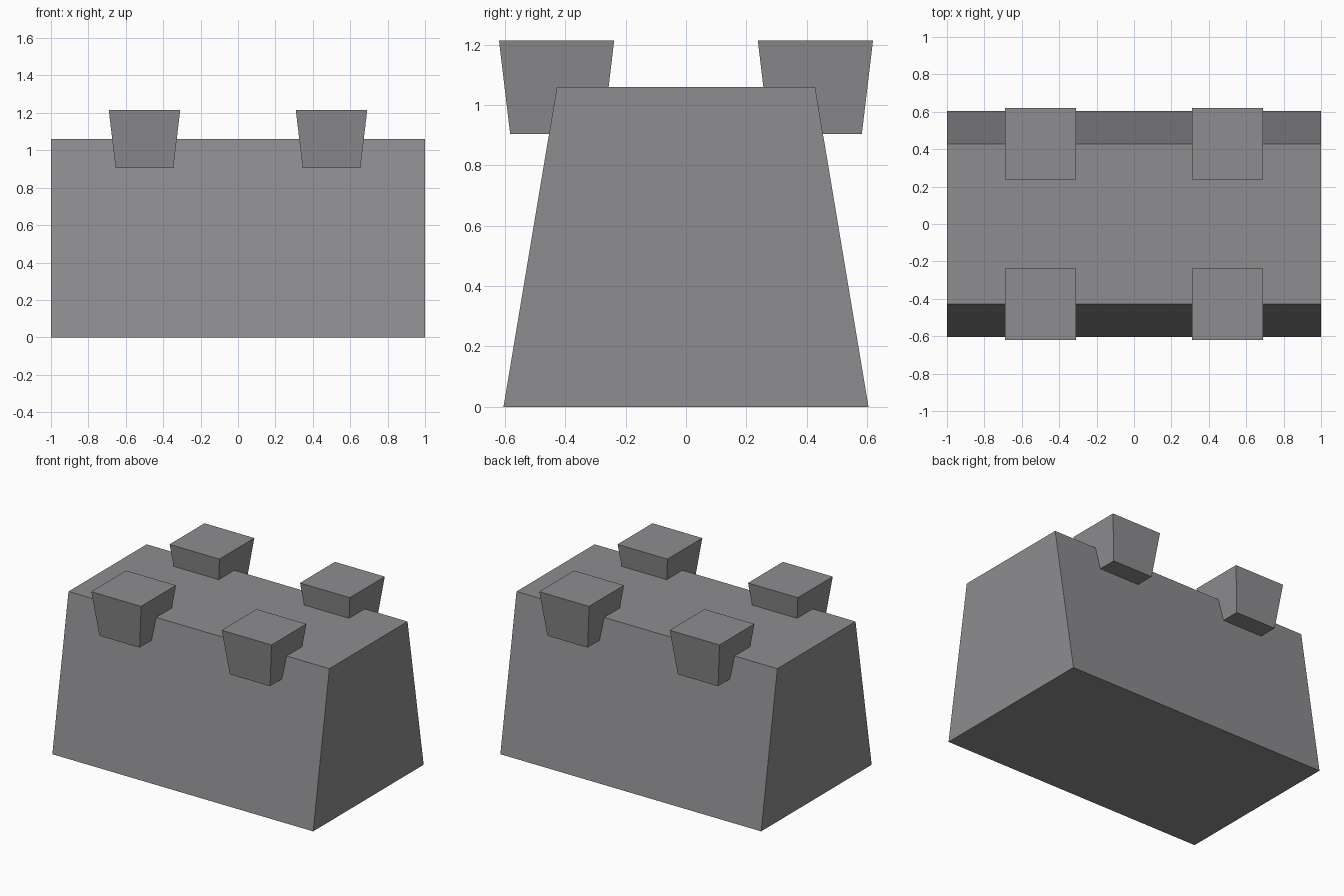
import bpy
import bmesh

if "Cube" in bpy.data.objects:
    bpy.data.objects.remove(bpy.data.objects["Cube"])

grey = bpy.data.materials.new("stone_grey")
grey.diffuse_color = (0.27, 0.27, 0.28, 1)
grey.use_nodes = True
grey.node_tree.nodes["Principled BSDF"].inputs["Base Color"].default_value = grey.diffuse_color


def tapered_block(name, centre, z0, z1, bottom, top):
    """Box whose half sizes in x and y change from bottom to top."""
    bm = bmesh.new()
    bmesh.ops.create_cube(bm, size=2)
    for v in bm.verts:
        half, z = (top, z1) if v.co.z > 0 else (bottom, z0)
        v.co = (centre[0] + v.co.x * half[0], centre[1] + v.co.y * half[1], z)
    mesh = bpy.data.meshes.new(name)
    bm.to_mesh(mesh)
    bm.free()
    mesh.materials.append(grey)
    obj = bpy.data.objects.new(name, mesh)
    bpy.context.collection.objects.link(obj)
    return obj


# Main body: long sides lean inward, ends are vertical
tapered_block("body", (0, 0), 0, 1.06, (1, 0.605), (1, 0.428))

# Four corner blocks that widen upward and overhang the long sides
for sx, side in ((-1, "left"), (1, "right")):
    for sy, end in ((-1, "front"), (1, "back")):
        tapered_block(f"{end}_{side}_block", (sx * 0.5, sy * 0.429),
                      0.905, 1.215, (0.154, 0.154), (0.191, 0.191))
